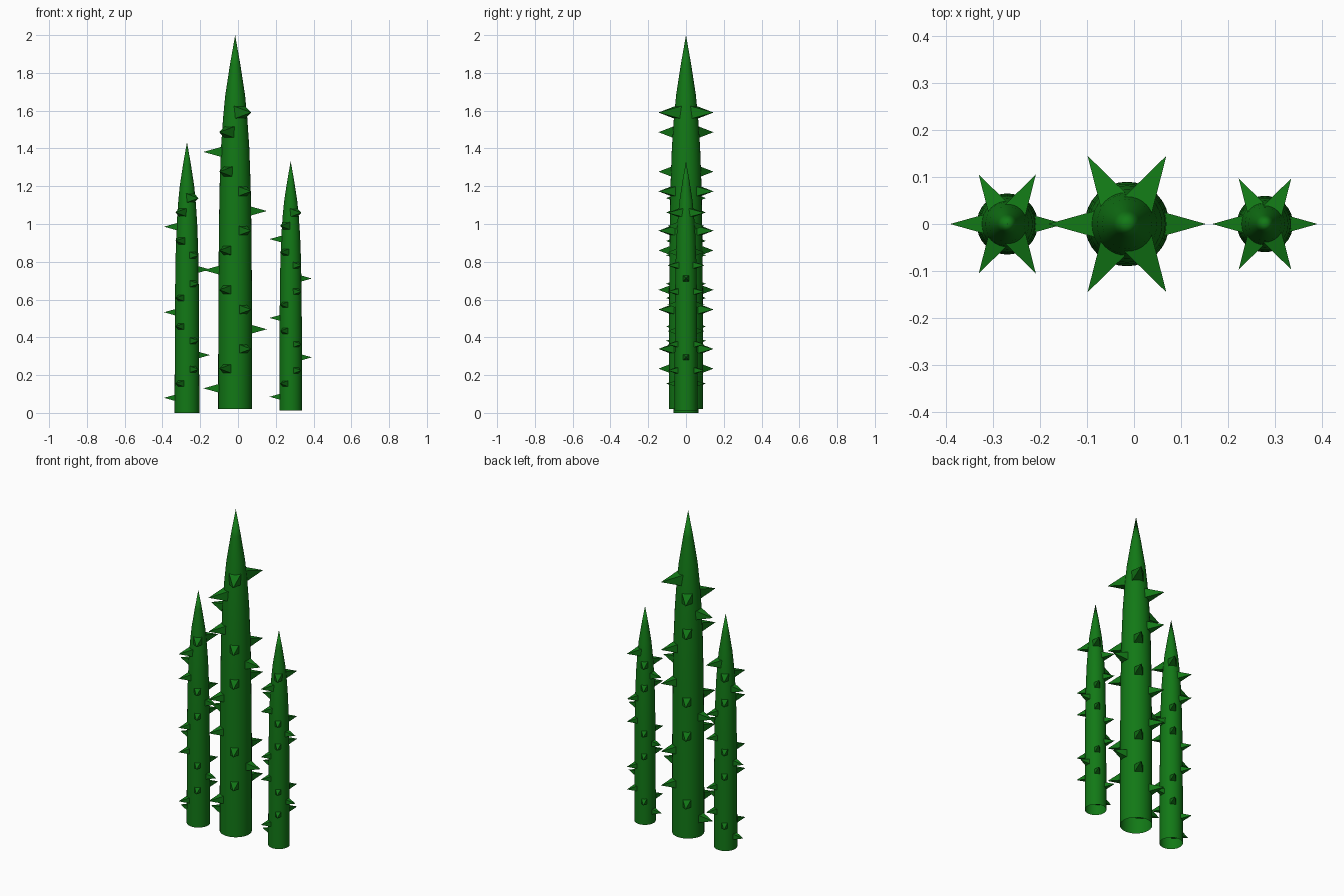
import bpy, bmesh, math
from mathutils import Matrix, Vector

cube = bpy.data.objects.get("Cube")
if cube:
    bpy.data.objects.remove(cube, do_unlink=True)

green = bpy.data.materials.new("cactus_green")
green.use_nodes = True
COLOUR = (0.006, 0.19, 0.008, 1)
green.diffuse_color = COLOUR
green.node_tree.nodes["Principled BSDF"].inputs["Base Color"].default_value = COLOUR

SIDES = 32
HEIGHT, RADIUS = 1.98, 0.09
# Stem taper: fraction of height, fraction of radius
PROFILE = [(0, 1), (0.3, 0.99), (0.5, 0.95), (0.6, 0.91), (0.7, 0.83),
           (0.78, 0.71), (0.84, 0.58), (0.92, 0.31)]


def add_object(name, bm, location, scale):
    bmesh.ops.recalc_face_normals(bm, faces=bm.faces)
    mesh = bpy.data.meshes.new(name)
    bm.to_mesh(mesh)
    bm.free()
    mesh.materials.append(green)
    obj = bpy.data.objects.new(name, mesh)
    obj.location = location
    obj.scale = (scale,) * 3
    bpy.context.collection.objects.link(obj)
    return obj


def build_stem(name, location, scale):
    # Open-bottomed tube narrowing to a point
    bm = bmesh.new()
    rings = []
    for t, f in PROFILE:
        rings.append([bm.verts.new((RADIUS * f * math.cos(a), RADIUS * f * math.sin(a), HEIGHT * t))
                      for a in (math.tau * i / SIDES for i in range(SIDES))])
    tip = bm.verts.new((0, 0, HEIGHT))
    for i in range(SIDES):
        j = (i + 1) % SIDES
        for low, high in zip(rings, rings[1:]):
            bm.faces.new((low[i], low[j], high[j], high[i]))
        bm.faces.new((rings[-1][i], rings[-1][j], tip))
    stem = add_object(name, bm, location, scale)
    bpy.ops.object.select_all(action='DESELECT')
    stem.select_set(True)
    bpy.context.view_layer.objects.active = stem
    bpy.ops.object.shade_smooth_by_angle(angle=math.radians(30))


def add_spike(bm, angle, z, inner=0.03, outer=0.168, slope=0.28):
    # Square pyramid pointing outward from the stem
    half = (outer - inner) * slope
    turn = Matrix.Rotation(angle, 3, 'Z')
    base = [bm.verts.new(turn @ Vector((inner, y * half, z + h * half)))
            for y, h in ((-1, -1), (1, -1), (1, 1), (-1, 1))]
    tip = bm.verts.new(turn @ Vector((outer, 0, z)))
    bm.faces.new(base)
    for i in range(4):
        bm.faces.new((base[i], base[(i + 1) % 4], tip))


def build_spikes(name, location, scale):
    # Two mirrored spirals of spikes that meet on the left and right
    bm = bmesh.new()
    for level in range(15):
        angle = math.pi + level * math.pi / 3
        z = 0.11 + level * 0.1043
        add_spike(bm, angle, z)
        if level % 3:
            add_spike(bm, -angle, z)
    add_object(name, bm, location, scale)


for name, x, z, scale in (("middle", -0.015, 0.02, 1),
                          ("right", -0.27, 0, 0.724),
                          ("left", 0.279, 0.012, 0.667)):
    build_stem(name + "_stem", (x, 0, z), scale)
    build_spikes(name + "_spikes", (x, 0, z), scale)
